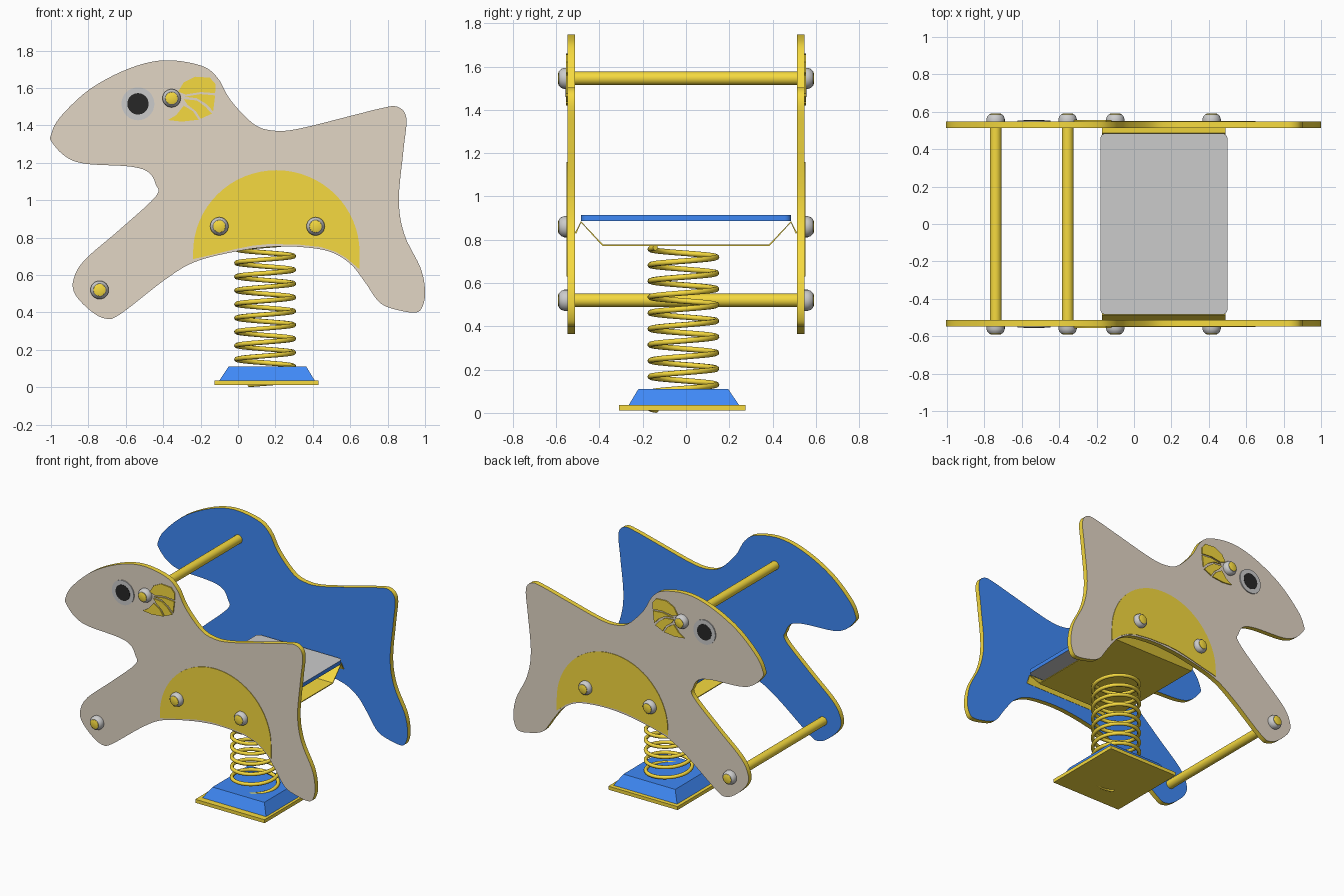
import bpy, bmesh, math
from mathutils import Vector

if "Cube" in bpy.data.objects:
    bpy.data.objects.remove(bpy.data.objects["Cube"])


def material(name, rgb):
    m = bpy.data.materials.new(name)
    m.diffuse_color = (*rgb, 1)
    m.use_nodes = True
    m.node_tree.nodes["Principled BSDF"].inputs["Base Color"].default_value = m.diffuse_color
    return m


YELLOW = material("yellow", (0.92, 0.70, 0.05))
BLUE = material("blue", (0.05, 0.25, 0.92))
TAN = material("tan", (0.76, 0.67, 0.56))
BLACK = material("black", (0.02, 0.02, 0.02))
GREY = material("grey", (0.72, 0.72, 0.72))


def finish(name, bm, mats, mirror=False, smooth=True):
    bmesh.ops.recalc_face_normals(bm, faces=bm.faces)
    me = bpy.data.meshes.new(name)
    bm.to_mesh(me)
    bm.free()
    for m in mats:
        me.materials.append(m)
    ob = bpy.data.objects.new(name, me)
    bpy.context.collection.objects.link(ob)
    bpy.ops.object.select_all(action='DESELECT')
    ob.select_set(True)
    bpy.context.view_layer.objects.active = ob
    if smooth:
        bpy.ops.object.shade_smooth_by_angle(angle=math.radians(35))
    if mirror:
        md = ob.modifiers.new("mirror", 'MIRROR')
        md.use_axis = (False, True, False)
        md.use_mirror_merge = False
    return ob


def slab(name, pts, lo, hi, axis, mats, mirror=False):
    """Extrude a 2D outline along y or z; mats = rim, low cap, high cap."""
    def place(p, h):
        return (p[0], h, p[1]) if axis == 'Y' else (p[0], p[1], h)
    bm = bmesh.new()
    a = [bm.verts.new(place(p, lo)) for p in pts]
    b = [bm.verts.new(place(p, hi)) for p in pts]
    bm.faces.new(a).material_index = 1
    bm.faces.new(b).material_index = 2
    for i in range(len(pts)):
        j = (i + 1) % len(pts)
        bm.faces.new((a[i], a[j], b[j], b[i]))
    return finish(name, bm, mats, mirror)


def lathe(name, x, z, profile, mat, mirror=False, n=24):
    """Revolve (radius, y) points about a line along y through x, z."""
    bm = bmesh.new()
    rings = [[bm.verts.new((x + r * math.cos(2 * math.pi * k / n), y,
                            z + r * math.sin(2 * math.pi * k / n)))
              for k in range(n)] for r, y in profile]
    for p, q in zip(rings, rings[1:]):
        for k in range(n):
            j = (k + 1) % n
            bm.faces.new((p[k], p[j], q[j], q[k]))
    bm.faces.new(rings[0])
    bm.faces.new(rings[-1])
    return finish(name, bm, [mat], mirror)


def spline(pts, steps=5):
    """Closed smooth curve through the points."""
    out, n = [], len(pts)
    for i in range(n):
        p0, p1, p2, p3 = (Vector(pts[(i + k) % n]) for k in (-1, 0, 1, 2))
        for s in range(steps):
            t = s / steps
            out.append(0.5 * (2 * p1 + (p2 - p0) * t
                              + (2 * p0 - 5 * p1 + 4 * p2 - p3) * t * t
                              + (3 * p1 - p0 - 3 * p2 + p3) * t ** 3))
    return out


def circle(x, z, r, n=32):
    return [(x + r * math.cos(2 * math.pi * k / n),
             z + r * math.sin(2 * math.pi * k / n)) for k in range(n)]


# Animal-shaped side panels: tan outside, blue inside, yellow rim
outline = [(-1, 1.35), (-.95, 1.445), (-.79, 1.595), (-.58, 1.705), (-.39, 1.748),
           (-.2, 1.72), (-.11, 1.655), (-.04, 1.535), (.08, 1.41), (.18, 1.373),
           (.315, 1.38), (.6, 1.45), (.76, 1.49), (.85, 1.50), (.9, 1.44),
           (.885, 1.27), (.86, 1.0), (.89, .815), (.975, .64), (1, .52),
           (.99, .44), (.955, .4), (.865, .41), (.76, .45), (.68, .56),
           (.6, .66), (.49, .725), (.33, .75), (.17, .75), (-.015, .725),
           (-.23, .67), (-.39, .575), (-.63, .39), (-.71, .367), (-.79, .41),
           (-.87, .495), (-.88, .575), (-.82, .68), (-.63, .845), (-.44, 1.02),
           (-.44, 1.085), (-.48, 1.15), (-.58, 1.18), (-.82, 1.195),
           (-.925, 1.235), (-.995, 1.31)]
slab("side_panels", spline(outline), .512, .547, 'Y', [YELLOW, BLUE, TAN], True)

# Yellow saddle patch
saddle = [(.205 + .445 * math.cos(math.pi * k / 32), .72 + .44 * math.sin(math.pi * k / 32))
          for k in range(33)]
saddle += [(-.24, .685), (-.13, .71), (-.02, .737), (.08, .757), (.17, .766), (.33, .762),
           (.44, .75), (.52, .725), (.58, .69), (.65, .63)]
slab("saddle_patches", saddle, .546, .551, 'Y', [YELLOW] * 3, True)

# Eyes
slab("eye_whites", circle(-.535, 1.515, .088), .546, .554, 'Y', [GREY] * 3, True)
slab("pupils", circle(-.535, 1.515, .057), .55, .556, 'Y', [BLACK] * 3, True)

# Ear, made of separate petals
petals = [
    [(-.32, 1.58), (-.29, 1.63), (-.23, 1.66), (-.15, 1.655), (-.12, 1.62),
     (-.122, 1.572), (-.2, 1.578), (-.28, 1.565)],
    [(-.285, 1.553), (-.2, 1.567), (-.122, 1.56), (-.133, 1.475), (-.17, 1.515), (-.22, 1.545)],
    [(-.29, 1.54), (-.22, 1.533), (-.175, 1.5), (-.14, 1.462), (-.2, 1.435), (-.225, 1.475),
     (-.27, 1.51)],
    [(-.29, 1.505), (-.24, 1.475), (-.21, 1.43), (-.3, 1.42), (-.375, 1.428), (-.33, 1.455)]]
for i, p in enumerate(petals):
    slab(f"ear_petals_{i + 1}", p, .546, .555, 'Y', [YELLOW] * 3, True)

# Bolt caps with yellow centres
for i, (x, z) in enumerate([(-.74, .52), (-.355, 1.545), (-.1, .86), (.415, .86)]):
    lathe(f"bolt_caps_{i + 1}", x, z, [(.049, .546), (.049, .562), (.044, .576), (.034, .586)],
          GREY, True)
    lathe(f"bolt_centres_{i + 1}", x, z, [(.033, .58), (.032, .588), (.02, .592)], YELLOW, True)

# Hand grip and foot rest bars
lathe("hand_bar", -.355, 1.545, [(.031, -.515), (.031, .515)], YELLOW)
lathe("foot_bar", -.74, .52, [(.031, -.515), (.031, .515)], YELLOW)

# Seat board with rounded corners
seat = []
for k, (cx, cy) in enumerate([(.47, .455), (-.15, .455), (-.15, -.455), (.47, -.455)]):
    for s in range(7):
        a = math.pi / 2 * (k + s / 6)
        seat.append((cx + .03 * math.cos(a), cy + .03 * math.sin(a)))
slab("seat", seat, .886, .914, 'Z', [BLUE, GREY, GREY])

# Bent sheet bracket under the seat
half = [(.51, .83), (.485, .882), (.385, .775)]
path = half + [(-y, z) for y, z in reversed(half)]
bm = bmesh.new()
rows = [[bm.verts.new((x, y, z)) for y, z in path] for x in (-.17, .49)]
for i in range(len(path) - 1):
    bm.faces.new((rows[0][i], rows[0][i + 1], rows[1][i + 1], rows[1][i]))
bracket = finish("seat_bracket", bm, [YELLOW], smooth=False)
md = bracket.modifiers.new("thickness", 'SOLIDIFY')
md.thickness, md.offset = .007, 0

# Coil spring
cu = bpy.data.curves.new("spring", 'CURVE')
cu.dimensions = '3D'
cu.bevel_depth, cu.bevel_resolution, cu.use_fill_caps = .013, 2, True
turns, per = 10.2, 32
n = int(turns * per)
sp = cu.splines.new('POLY')
sp.points.add(n)
for i in range(n + 1):
    a = math.radians(-125) + 2 * math.pi * i / per
    sp.points[i].co = (.145 + .153 * math.cos(a), -.012 + .153 * math.sin(a),
                       .013 + .75 * i / n, 1)
cu.materials.append(YELLOW)
spring = bpy.data.objects.new("spring", cu)
bpy.context.collection.objects.link(spring)
bpy.ops.object.select_all(action='DESELECT')
spring.select_set(True)
bpy.context.view_layer.objects.active = spring
bpy.ops.object.convert(target='MESH')


# Ground plate and tapered foot
def frustum(name, lower, upper, mat):
    bm = bmesh.new()
    vs = [bm.verts.new((x, y, z)) for x0, x1, y0, y1, z in (lower, upper)
          for x, y in ((x0, y0), (x1, y0), (x1, y1), (x0, y1))]
    bmesh.ops.convex_hull(bm, input=vs)
    finish(name, bm, [mat], smooth=False)


frustum("ground_plate", (-.125, .43, -.31, .275, .011), (-.125, .43, -.31, .275, .036), YELLOW)
frustum("tapered_foot", (-.1, .41, -.265, .245, .036), (-.05, .365, -.22, .195, .11), BLUE)
